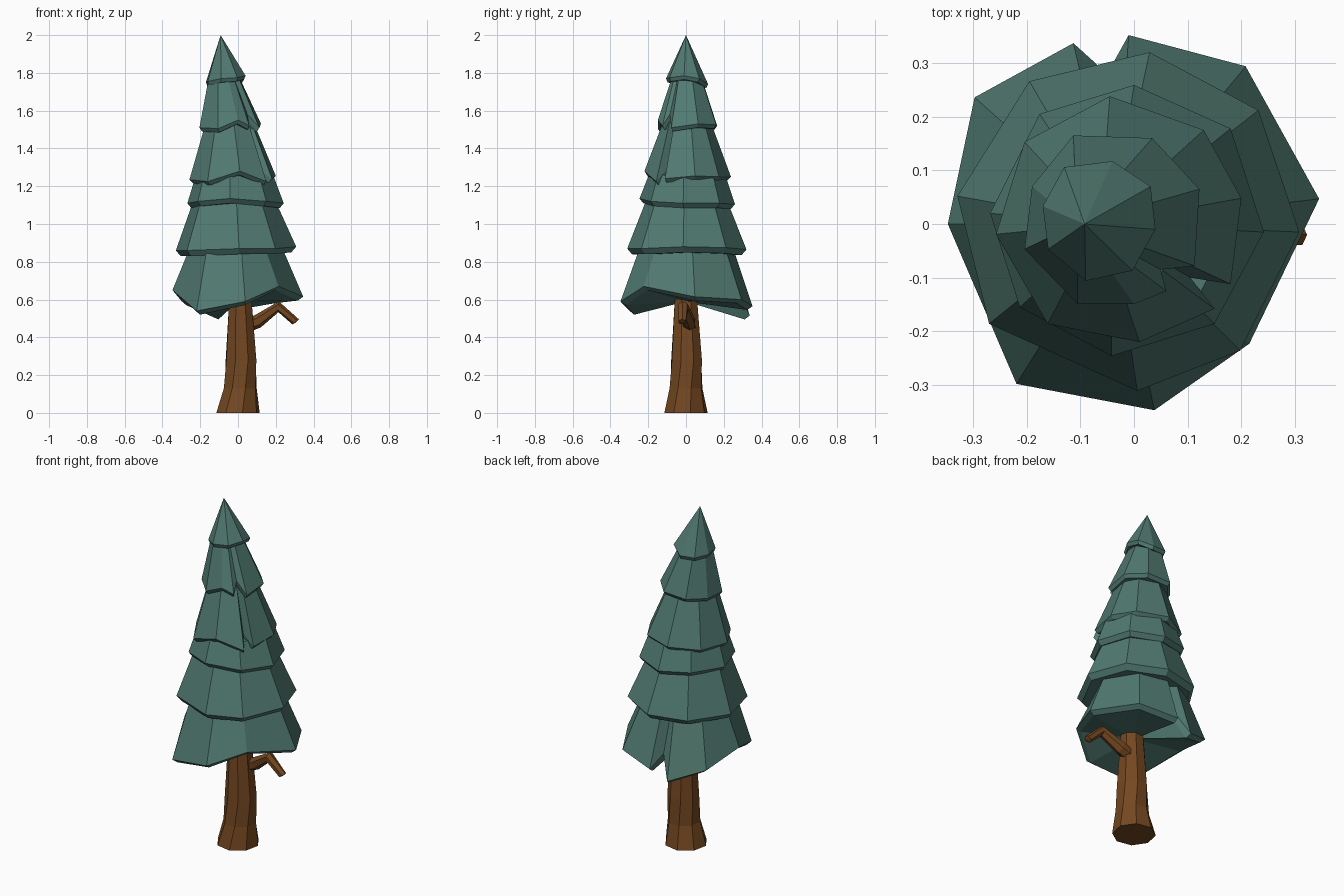
import bpy, bmesh, math
from mathutils import Vector


def material(name, rgb):
    m = bpy.data.materials.new(name)
    m.diffuse_color = (*rgb, 1)
    return m


GREEN = material("pine green", (0.082, 0.195, 0.165))
BROWN = material("bark brown", (0.175, 0.064, 0.015))


def loft(name, rings, start, end, mat):
    """Skin a stack of equal-length rings and close both ends with fans."""
    bm = bmesh.new()
    loops = [[bm.verts.new(p) for p in r] for r in rings]
    n = len(loops[0])
    for a, b in zip(loops, loops[1:]):
        for i in range(n):
            j = (i + 1) % n
            bm.faces.new((a[i], a[j], b[j], b[i]))
    for loop, tip in ((loops[0], start), (loops[-1], end)):
        c = bm.verts.new(tip)
        for i in range(n):
            bm.faces.new((loop[i], loop[(i + 1) % n], c))
    bmesh.ops.recalc_face_normals(bm, faces=bm.faces)
    me = bpy.data.meshes.new(name)
    bm.to_mesh(me)
    bm.free()
    me.materials.append(mat)
    ob = bpy.data.objects.new(name, me)
    bpy.context.collection.objects.link(ob)
    return ob


def tier(name, rim, centre, top, shrink, drop, pointed=False):
    """Foliage skirt: hidden upper ring, ragged rim, inset underside."""
    c, t = Vector(centre), Vector(top)
    rim = [Vector(p) for p in rim]
    low, upper = [], []
    for p in rim:
        d = Vector((p.x - c.x, p.y - c.y, 0))
        low.append(Vector((c.x, c.y, p.z - drop)) + d * 0.92)
        upper.append(t + d * shrink)
    rings = [low, rim] if pointed else [low, rim, upper]
    loft(name, rings, c, t, GREEN)


# Foliage tiers, bottom to top; rims 1, 4 and 5 include a notch point
tier("foliage_1",
     [(-.347, 0, .65), (-.297, .236, .59), (-.113, .337, .515), (-.05, .28, .64),
      (-.01, .352, .565), (.208, .294, .60), (.345, .047, .615),
      (.215, -.223, .67), (.038, -.347, .59), (-.219, -.298, .54)],
     (0, 0, .59), (-.01, 0, .88), .70, .02)
tier("foliage_2",
     [(-.329, .052, .86), (-.195, .266, .865), (.029, .32, .865), (.232, .212, .875),
      (.308, -.015, .88), (.198, -.236, .87), (.006, -.311, .87), (-.27, -.186, .86)],
     (-.01, 0, .84), (-.02, 0, 1.14), .66, .03)
tier("foliage_3",
     [(-.268, .02, 1.11), (-.176, .205, 1.12), (0, .259, 1.105), (.18, .178, 1.11),
      (.242, -.015, 1.11), (.15, -.186, 1.12), (-.042, -.246, 1.135),
      (-.213, -.155, 1.12)],
     (-.015, 0, 1.09), (-.02, 0, 1.26), .80, .025)
tier("foliage_4",
     [(-.257, -.019, 1.235), (-.204, .153, 1.24), (-.045, .238, 1.25),
      (.13, .175, 1.25), (.2, .048, 1.255), (.18, -.112, 1.24), (.105, -.1, 1.29),
      (.15, -.158, 1.225), (.01, -.22, 1.28), (-.161, -.186, 1.225)],
     (-.03, 0, 1.23), (-.045, 0, 1.54), .55, .02)
tier("foliage_5",
     [(-.204, -.047, 1.51), (-.19, .07, 1.51), (-.113, .165, 1.52), (.034, .16, 1.525),
      (.122, .065, 1.53), (.113, -.078, 1.51), (.05, -.085, 1.58), (.06, -.125, 1.52),
      (0, -.149, 1.55), (-.105, -.149, 1.505)],
     (-.04, 0, 1.50), (-.075, 0, 1.79), .47, .02)
tier("foliage_top",
     [(-.17, .033, 1.75), (-.13, .106, 1.745), (-.04, .117, 1.74), (.031, .07, 1.77),
      (.04, -.01, 1.785), (-.003, -.087, 1.775), (-.09, -.106, 1.77),
      (-.16, -.047, 1.755)],
     (-.065, 0, 1.745), (-.092, 0, 2.0), 0, .02, pointed=True)


# Trunk: eight sided, flared foot, each ring slightly twisted
def ring(centre, r, n, normal=(0, 0, 1), turn=0.0):
    q = Vector((0, 0, 1)).rotation_difference(Vector(normal))
    return [Vector(centre) + q @ Vector((r * math.cos(turn + 2 * math.pi * i / n),
                                         r * math.sin(turn + 2 * math.pi * i / n), 0))
            for i in range(n)]


trunk = [((0, 0, 0), .117, .2), ((.012, 0, .13), .091, .3),
         ((.016, .003, .28), .086, .45), ((.013, 0, .57), .066, .4),
         ((.01, 0, .70), .055, .4)]
loft("trunk", [ring(c, r, 8, turn=t) for c, r, t in trunk],
     (0, 0, 0), (.01, 0, .70), BROWN)

# Bent side branch
loft("branch",
     [ring((.03, .02, .455), .036, 6, (1, 0, .3)),
      ring((.105, .015, .485), .036, 6, (1, -.1, .5)),
      ring((.215, -.015, .562), .029, 6, (1, -.1, -.05)),
      ring((.305, -.02, .482), .022, 6, (.6, 0, -.8))],
     (.03, .02, .455), (.307, -.02, .479), BROWN)
